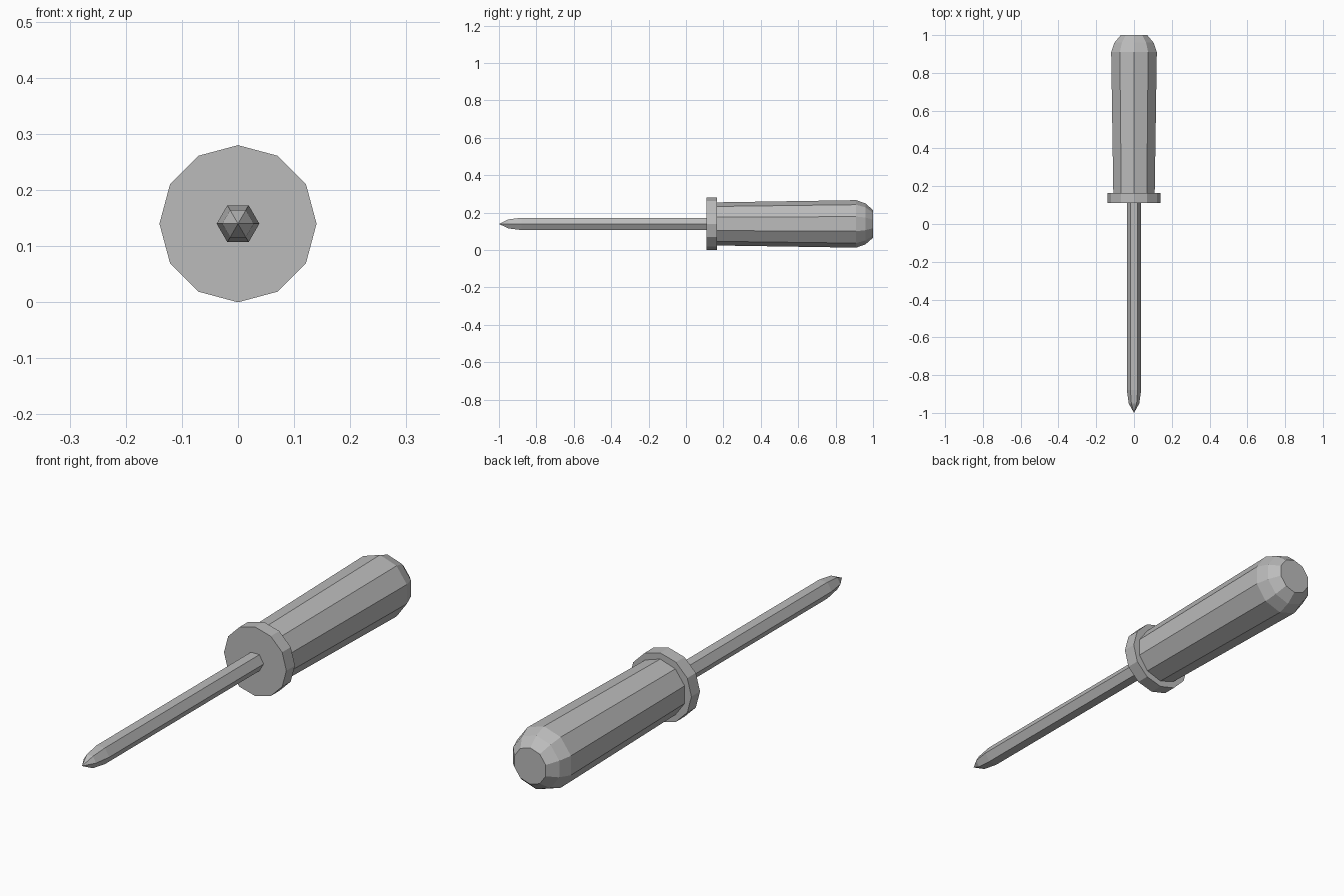
import bpy, bmesh
from math import sin, cos, pi

cube = bpy.data.objects.get("Cube")
if cube:
    bpy.data.objects.remove(cube)

AXIS_Z = 0.14

gray = bpy.data.materials.new("plain_gray")
gray.use_nodes = True
gray.diffuse_color = (0.5, 0.5, 0.5, 1)
gray.node_tree.nodes["Principled BSDF"].inputs["Base Color"].default_value = (0.5, 0.5, 0.5, 1)


def turned(name, profile, sides, start=0.0):
    """Faceted solid along y from (y, radius) stations; radius 0 makes a point."""
    bm = bmesh.new()
    rings = []
    for y, r in profile:
        count = sides if r > 0 else 1
        rings.append([bm.verts.new((r * cos(start + 2 * pi * i / sides), y,
                                    AXIS_Z + r * sin(start + 2 * pi * i / sides)))
                      for i in range(count)])
    for a, b in zip(rings, rings[1:]):
        for i in range(sides):
            j = (i + 1) % sides
            if len(a) == 1:
                bm.faces.new((a[0], b[i], b[j]))
            else:
                bm.faces.new((a[i], a[j], b[j], b[i]))
    for ring in (rings[0], rings[-1]):
        if len(ring) > 1:
            bm.faces.new(ring)
    bmesh.ops.recalc_face_normals(bm, faces=bm.faces)
    mesh = bpy.data.meshes.new(name)
    bm.to_mesh(mesh)
    bm.free()
    mesh.materials.append(gray)
    obj = bpy.data.objects.new(name, mesh)
    bpy.context.collection.objects.link(obj)
    return obj


# Hexagonal shaft with a pointed tip
turned("shaft", [(-1.0, 0), (-0.95, 0.028), (-0.88, 0.038), (0.13, 0.038)], 6)
# Flat collar between shaft and handle
turned("collar", [(0.11, 0.14), (0.165, 0.14)], 12)
# Handle that swells toward a rounded butt end
turned("handle", [(0.15, 0.115), (0.91, 0.127), (0.96, 0.109), (1.0, 0.074)], 10, pi / 2)
